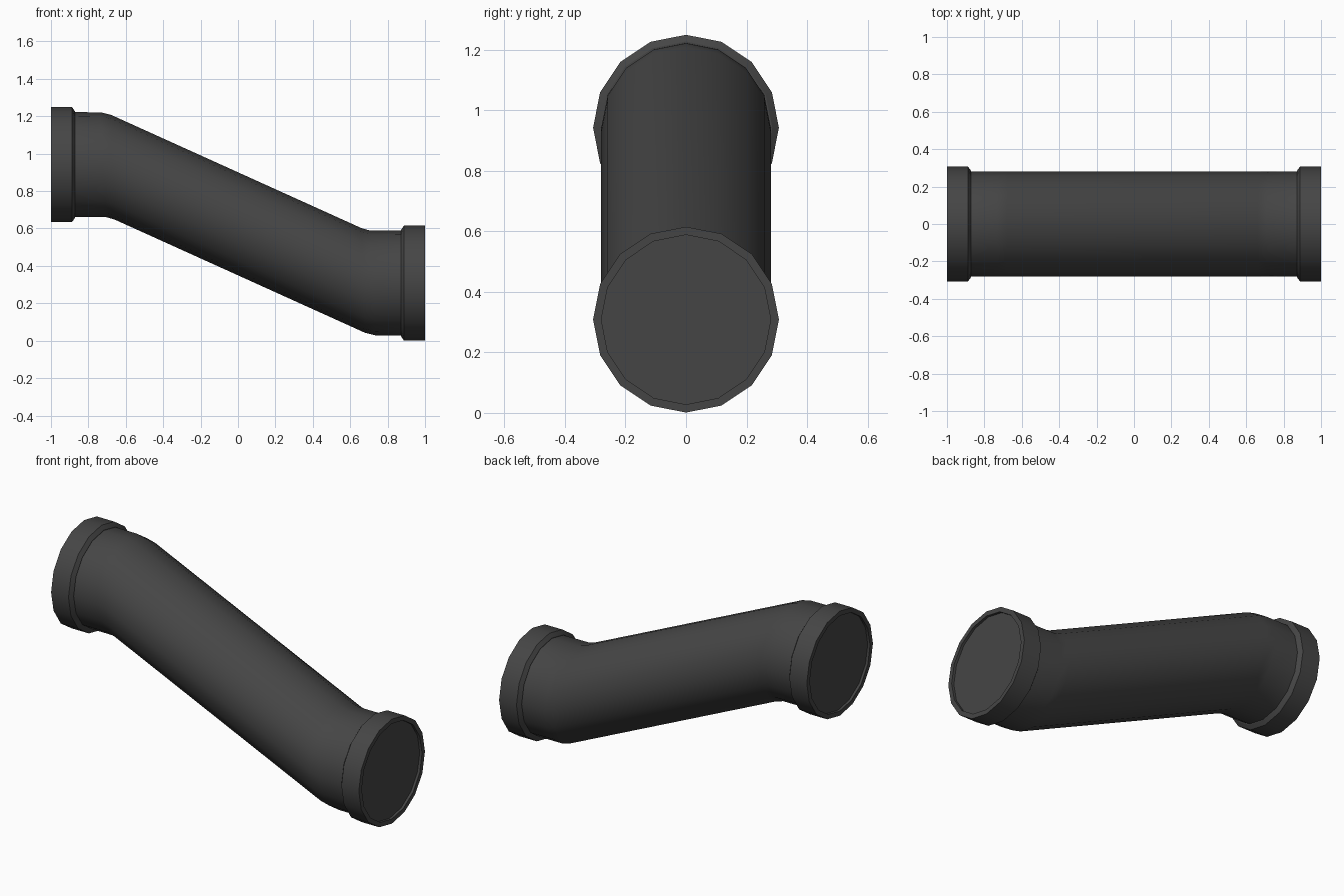
import bpy, bmesh, math

if "Cube" in bpy.data.objects:
    bpy.data.objects.remove(bpy.data.objects["Cube"])

SIDES = 16
Z_LEFT, Z_RIGHT = 0.942, 0.308   # axis heights of the two pipe ends
R_PIPE, R_COLLAR = 0.28, 0.307

mat = bpy.data.materials.new("dark grey")
mat.diffuse_color = (0.06, 0.06, 0.06, 1)
mat.use_nodes = True
mat.node_tree.nodes["Principled BSDF"].inputs["Base Color"].default_value = mat.diffuse_color


def sweep(name, sections, cap_end=False):
    """Skin rings given as (x, z, radius, lean); lean shifts x at the ring's top."""
    bm = bmesh.new()
    rings = []
    for x, z, r, lean in sections:
        ring = []
        for i in range(SIDES):
            a = 2 * math.pi * i / SIDES
            ring.append(bm.verts.new((x + lean * math.cos(a), r * math.sin(a), z + r * math.cos(a))))
        rings.append(ring)
    for r0, r1 in zip(rings, rings[1:]):
        for i in range(SIDES):
            j = (i + 1) % SIDES
            bm.faces.new((r0[i], r0[j], r1[j], r1[i]))
    if cap_end:
        bm.faces.new(rings[-1])
    bmesh.ops.recalc_face_normals(bm, faces=bm.faces)
    mesh = bpy.data.meshes.new(name)
    bm.to_mesh(mesh)
    bm.free()
    mesh.materials.append(mat)
    obj = bpy.data.objects.new(name, mesh)
    bpy.context.collection.objects.link(obj)
    bpy.ops.object.select_all(action='DESELECT')
    obj.select_set(True)
    bpy.context.view_layer.objects.active = obj
    bpy.ops.object.shade_smooth_by_angle(angle=math.radians(30))
    return obj


# sloping pipe with a soft bend near each end
mid = (Z_LEFT + Z_RIGHT) / 2
half = [(0.67, 0.014, -0.010), (0.72, 0.001, -0.014), (0.88, 0, 0)]
right = [(x, Z_RIGHT + dz, R_PIPE, lean) for x, dz, lean in half]
left = [(-x, 2 * mid - z, r, lean) for x, z, r, lean in reversed(right)]
sweep("pipe", left + right)

# end collars: chamfered step, outer band, flat rim and shallow recessed cap
profile = [(0.872, R_PIPE - 0.002), (0.872, R_PIPE + 0.005), (0.887, R_COLLAR),
           (1.0, R_COLLAR), (1.0, R_PIPE), (0.985, R_PIPE)]
for name, side, z in (("left_collar", -1, Z_LEFT), ("right_collar", 1, Z_RIGHT)):
    sweep(name, [(side * x, z, r, 0) for x, r in profile], cap_end=True)
# the recess faces outward along the profile order
for name in ("left_collar", "right_collar"):
    obj = bpy.data.objects[name]
    bm = bmesh.new()
    bm.from_mesh(obj.data)
    cap = next(f for f in bm.faces if len(f.verts) == SIDES)
    if cap.normal.x * cap.calc_center_median().x < 0:
        bmesh.ops.reverse_faces(bm, faces=bm.faces)
    bm.to_mesh(obj.data)
    bm.free()
